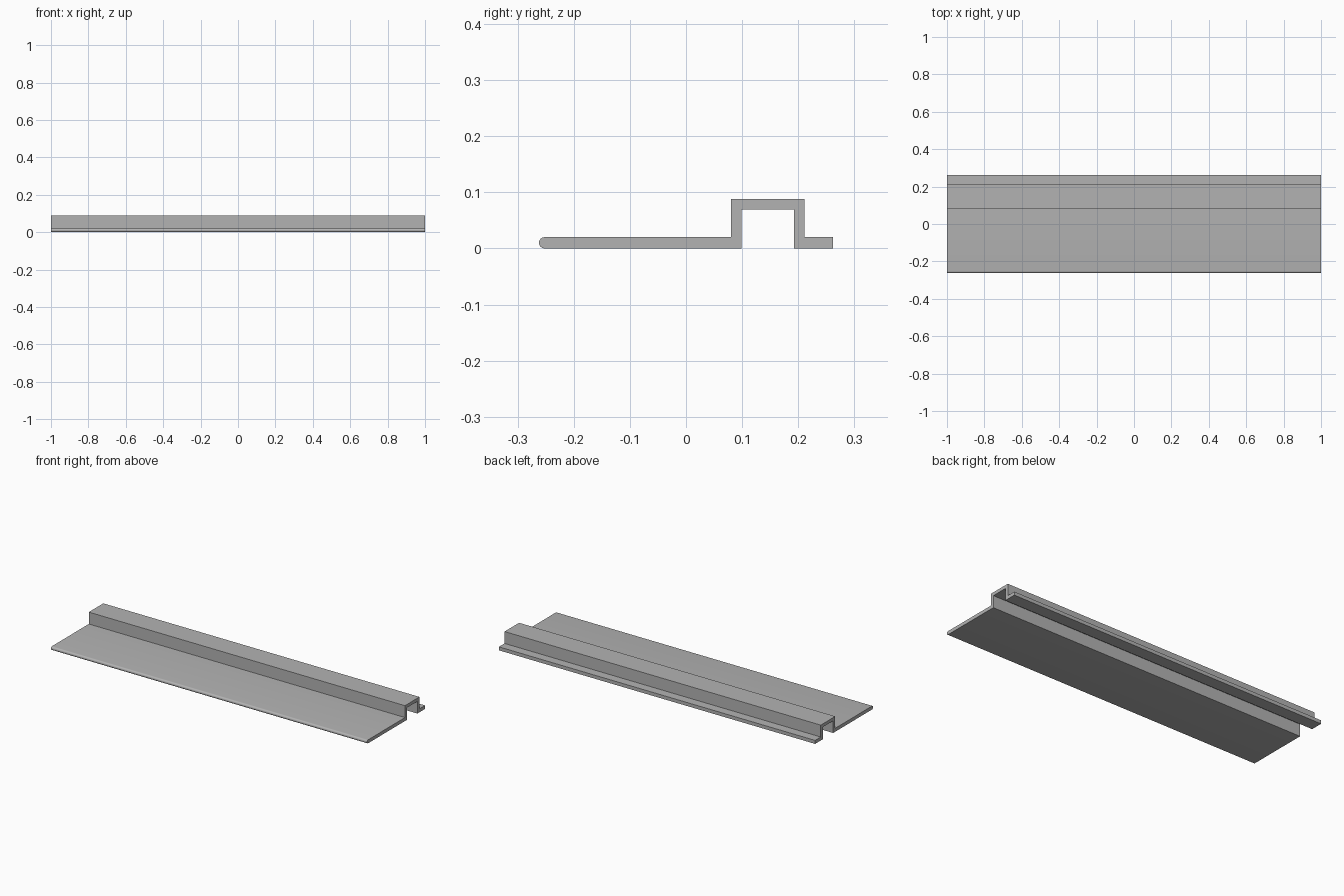
import bpy
import bmesh
import math

cube = bpy.data.objects.get("Cube")
if cube:
    bpy.data.objects.remove(cube, do_unlink=True)

# Plain grey material
grey = bpy.data.materials.new("plain_grey")
grey.use_nodes = True
colour = (0.45, 0.45, 0.45, 1)
grey.diffuse_color = colour
grey.node_tree.nodes["Principled BSDF"].inputs["Base Color"].default_value = colour

LENGTH = 2.0
FRONT, BACK = -0.262, 0.262
THICK = 0.02
WALL = 0.0187
TOP = 0.088
RIB_FRONT, RIB_BACK = 0.08, 0.211

# Cross-section (y, z): flat sheet, raised hollow rib and short back flange
profile = [
    (RIB_FRONT + WALL, 0),
    (RIB_FRONT + WALL, TOP - WALL),
    (RIB_BACK - WALL, TOP - WALL),
    (RIB_BACK - WALL, 0),
    (BACK, 0),
    (BACK, THICK),
    (RIB_BACK, THICK),
    (RIB_BACK, TOP),
    (RIB_FRONT, TOP),
    (RIB_FRONT, THICK),
]

# Rounded front lip
radius = THICK / 2
STEPS = 12
for i in range(STEPS + 1):
    a = math.pi / 2 + math.pi * i / STEPS
    profile.append((FRONT + radius + radius * math.cos(a), radius + radius * math.sin(a)))

# Extrude the cross-section along the length
bm = bmesh.new()
end = bm.faces.new([bm.verts.new((-LENGTH / 2, y, z)) for y, z in profile])
result = bmesh.ops.extrude_face_region(bm, geom=[end], use_keep_orig=True)
moved = [v for v in result["geom"] if isinstance(v, bmesh.types.BMVert)]
bmesh.ops.translate(bm, verts=moved, vec=(LENGTH, 0, 0))
bmesh.ops.recalc_face_normals(bm, faces=bm.faces)

mesh = bpy.data.meshes.new("ribbed_panel")
bm.to_mesh(mesh)
bm.free()
mesh.materials.append(grey)
panel = bpy.data.objects.new("ribbed_panel", mesh)
bpy.context.collection.objects.link(panel)

# Smooth the lip, keep the folds sharp
bpy.ops.object.select_all(action="DESELECT")
panel.select_set(True)
bpy.context.view_layer.objects.active = panel
bpy.ops.object.shade_smooth_by_angle(angle=math.radians(30))
